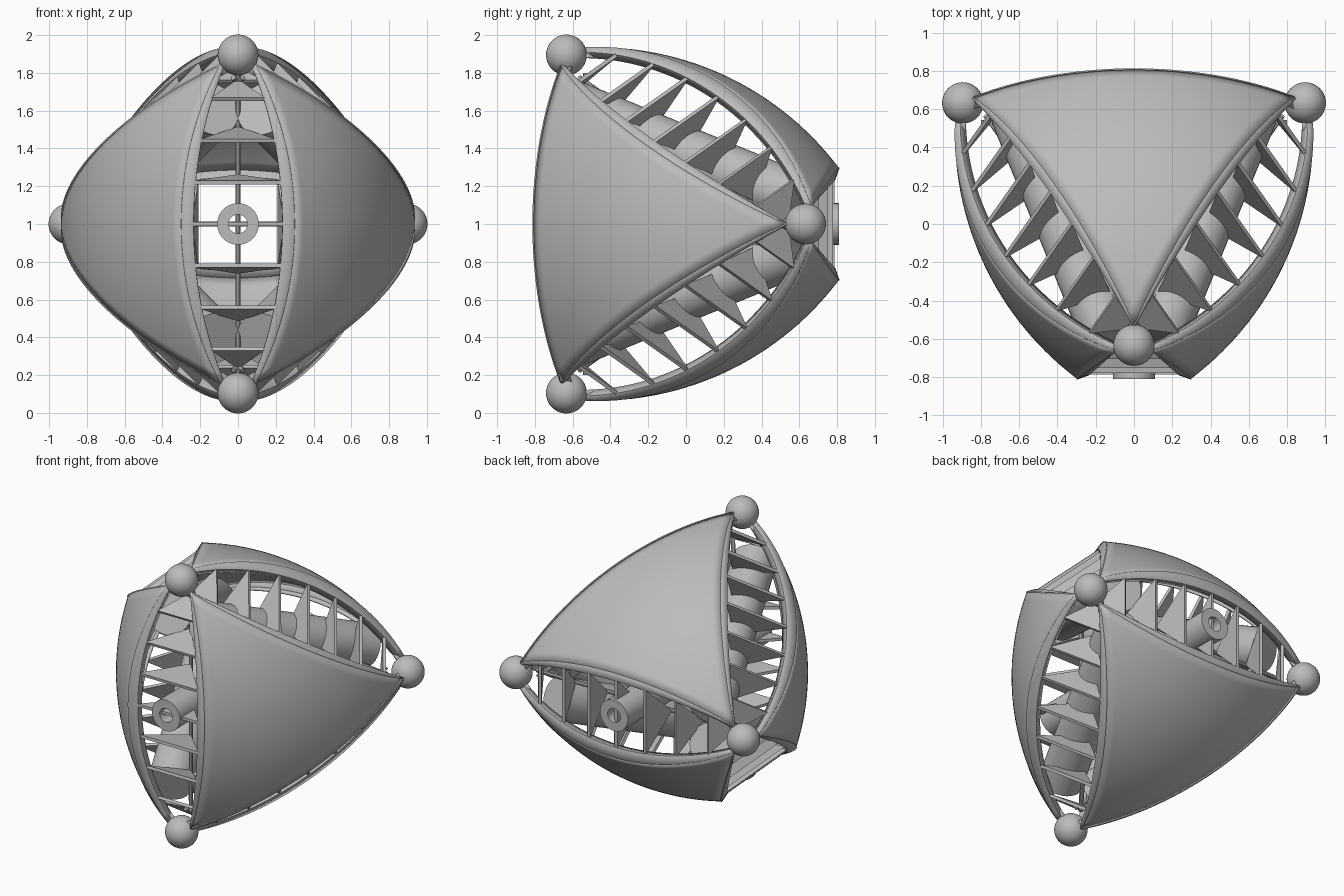
import bpy, bmesh, math
from mathutils import Vector

if "Cube" in bpy.data.objects:
    bpy.data.objects.remove(bpy.data.objects["Cube"], do_unlink=True)

grey = bpy.data.materials.new("plain grey")
grey.use_nodes = True
GREY = (0.5, 0.5, 0.5, 1)
grey.diffuse_color = GREY
grey.node_tree.nodes["Principled BSDF"].inputs["Base Color"].default_value = GREY

MID = Vector((0, 0, 1))
H, Y = 0.895, 0.633
CORNERS = [Vector(c) for c in ((0, -Y, H), (0, -Y, -H), (H, Y, 0), (-H, Y, 0))]
RADIUS, LIFT, REACH = 1.6, 0.283, 0.97


def finish(obj, thickness=0, offset=-1.0, smooth=True):
    obj.data.materials.append(grey)
    bpy.ops.object.select_all(action="DESELECT")
    obj.select_set(True)
    bpy.context.view_layer.objects.active = obj
    if thickness:
        mod = obj.modifiers.new("thickness", "SOLIDIFY")
        mod.thickness, mod.offset = thickness, offset
    if smooth:
        bpy.ops.object.shade_smooth_by_angle(angle=math.radians(35))
    return obj


def mesh_object(name, verts, faces):
    mesh = bpy.data.meshes.new(name)
    mesh.from_pydata([v + MID for v in verts], [], faces)
    obj = bpy.data.objects.new(name, mesh)
    bpy.context.collection.objects.link(obj)
    return obj


def rod(name, a, b, radius, sides=32):
    d = b - a
    bpy.ops.mesh.primitive_cylinder_add(vertices=sides, radius=radius, depth=d.length,
                                        location=(a + b) / 2 + MID,
                                        rotation=d.to_track_quat("Z", "Y").to_euler())
    obj = bpy.context.object
    obj.name = name
    return finish(obj)


class Dome:
    """Spherical panel facing away from one corner of the frame."""

    def __init__(self, k):
        self.axis = -CORNERS[k].normalized()
        self.centre = CORNERS[k] + self.axis * LIFT
        self.tips = {}
        for j, c in enumerate(CORNERS):
            if j != k:
                flat = c - self.axis * c.dot(self.axis)
                self.tips[j] = flat.normalized() * REACH

    def lift(self, flat):
        return self.centre + flat + self.axis * math.sqrt(RADIUS ** 2 - flat.length_squared)

    def edge(self, i, j, s):
        return self.lift(self.tips[i].lerp(self.tips[j], s))


domes = [Dome(k) for k in range(4)]

# Curved triangular shells
N = 28
for dome in domes:
    a, b, c = dome.tips.values()
    verts, index, faces = [], {}, []
    for i in range(N + 1):
        for j in range(N + 1 - i):
            index[i, j] = len(verts)
            verts.append(dome.lift(a + (b - a) * i / N + (c - a) * j / N))
    for i in range(N):
        for j in range(N - i):
            faces.append((index[i, j], index[i + 1, j], index[i, j + 1]))
            if i + j < N - 1:
                faces.append((index[i + 1, j], index[i + 1, j + 1], index[i, j + 1]))
    if (b - a).cross(c - a).dot(dome.axis) < 0:
        faces = [f[::-1] for f in faces]
    finish(mesh_object("shell", verts, faces), 0.025)

# Rims, cross ribs and inner rods along the six open slots
for i in range(4):
    for j in range(i + 1, 4):
        sides = [k for k in range(4) if k not in (i, j)]
        middle = (CORNERS[i] + CORNERS[j]) / 2
        out = middle.normalized()
        along = (CORNERS[i] - CORNERS[j]).normalized()
        across = out.cross(along)

        def lip(k, s):
            p = domes[k].edge(i, j, s)
            return p - across * p.dot(across) * 0.2 - out * 0.02

        for k in sides:
            steps = 32
            verts, faces = [], []
            for n in range(steps + 1):
                s = n / steps
                inner = lip(k, s)
                verts += [domes[k].edge(i, j, s), inner, inner - out * 0.04]
            for n in range(steps):
                for r in range(2):
                    q = 3 * n + r
                    faces.append((q, q + 1, q + 4, q + 3))
            finish(mesh_object("slot_rim", verts, faces), 0.014, 0)

        for n in range(-3, 4):
            s = 0.5 - n * 0.131
            p, q = (lip(k, s) for k in sides)
            apex = out * 0.53 + along * p.dot(along) * 1.15
            finish(mesh_object("cross_rib", [p, q, apex], [(0, 1, 2)]), 0.02, 0, False)
        rod("inner_rod", out * 0.53 + along * 0.8, out * 0.53 - along * 0.8, 0.014, 10)

# Slanted tubes beside the four side slots
for sx in (-1, 1):
    for sz in (-1, 1):
        centre = Vector((sx * 0.37, 0, sz * 0.37))
        half = Vector((sx * 0.41, 1, -sz * 0.41)) * 0.58
        rod("slanted_tube", centre - half, centre + half, 0.145)

# Corner balls
for c in CORNERS:
    bpy.ops.mesh.primitive_uv_sphere_add(segments=40, ring_count=20, radius=0.108,
                                         location=c + MID)
    bpy.context.object.name = "corner_ball"
    finish(bpy.context.object)

# Hollow axle through the two remaining slots
ring = 40
profile = [(0.11, -0.81), (0.11, 0.81), (0.05, 0.81), (0.05, -0.81)]
verts, faces = [], []
for n in range(ring):
    t = 2 * math.pi * n / ring
    verts += [Vector((r * math.cos(t), y, r * math.sin(t))) for r, y in profile]
    m = (n + 1) % ring
    for e in range(4):
        f = (e + 1) % 4
        faces.append((4 * n + e, 4 * n + f, 4 * m + f, 4 * m + e))
axle = mesh_object("axle_tube", verts, faces)
bm = bmesh.new()
bm.from_mesh(axle.data)
bmesh.ops.recalc_face_normals(bm, faces=bm.faces)
bm.to_mesh(axle.data)
bm.free()
finish(axle)
